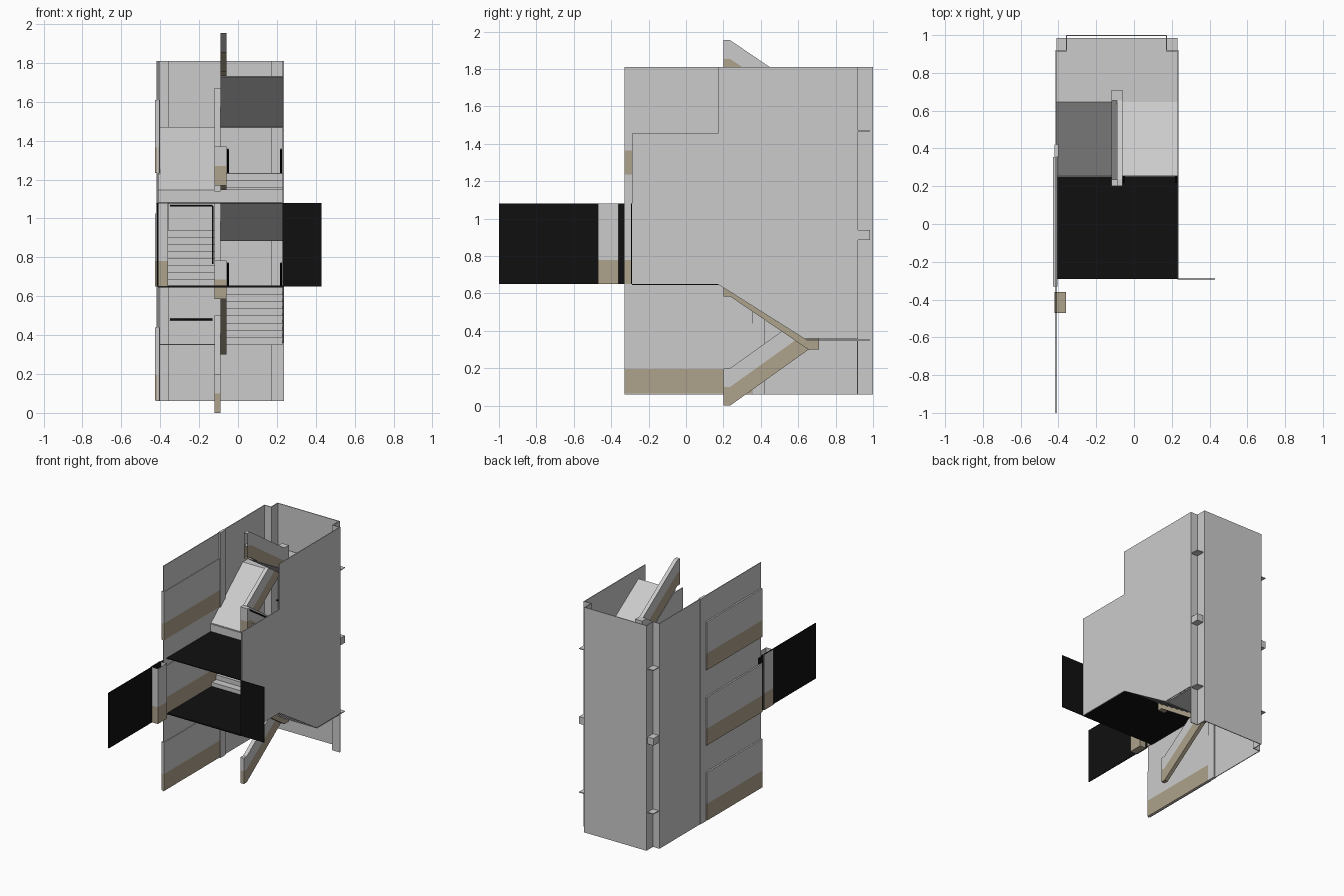
import bpy, bmesh

if "Cube" in bpy.data.objects:
    bpy.data.objects.remove(bpy.data.objects["Cube"])

STOREY = 0.585
T = 0.006  # sheet thickness


def material(name, rgb):
    m = bpy.data.materials.new(name)
    m.diffuse_color = (*rgb, 1)
    m.use_nodes = True
    m.node_tree.nodes["Principled BSDF"].inputs["Base Color"].default_value = m.diffuse_color
    return m


BLACK = material("black", (0.005, 0.005, 0.005))
TAN = material("tan", (0.42, 0.36, 0.26))


def prism(name, pts, lo, hi, axis="x", mat=None, drop=None):
    """Extrude a profile: (y,z) along x, or (x,y) along z."""
    bm = bmesh.new()
    co = (lambda p, t: (t, p[0], p[1])) if axis == "x" else (lambda p, t: (p[0], p[1], t))
    a = [bm.verts.new(co(p, lo)) for p in pts]
    b = [bm.verts.new(co(p, hi)) for p in pts]
    n = len(pts)
    bm.faces.new(a)
    bm.faces.new(b)
    for i in range(n):
        bm.faces.new((a[i], a[(i + 1) % n], b[(i + 1) % n], b[i]))
    bmesh.ops.recalc_face_normals(bm, faces=bm.faces[:])
    if drop:  # leave one side open
        bm.normal_update()
        gone = [f for f in bm.faces if sum(c * d for c, d in zip(f.normal, drop)) > 0.99]
        bmesh.ops.delete(bm, geom=gone, context="FACES")
    me = bpy.data.meshes.new(name)
    bm.to_mesh(me)
    bm.free()
    ob = bpy.data.objects.new(name, me)
    bpy.context.collection.objects.link(ob)
    if mat:
        me.materials.append(mat)
    return ob


def box(name, x, y, z, mat=None, drop=None):
    pts = [(y[0], z[0]), (y[1], z[0]), (y[1], z[1]), (y[0], z[1])]
    return prism(name, pts, x[0], x[1], "x", mat, drop)


def rail(name, pts):
    cu = bpy.data.curves.new(name, "CURVE")
    cu.dimensions = "3D"
    cu.bevel_depth = 0.005
    cu.bevel_resolution = 1
    cu.use_fill_caps = True
    s = cu.splines.new("POLY")
    s.points.add(len(pts) - 1)
    for p, c in zip(s.points, pts):
        p.co = (*c, 1)
    cu.materials.append(BLACK)
    bpy.context.collection.objects.link(bpy.data.objects.new(name, cu))


def steps(name, x, y0, z0, y1, z1, n=8):
    """Folded sheet of n risers."""
    top, (dy, dz) = [(y0, z0)], ((y1 - y0) / (n - 1), (z1 - z0) / n)
    for i in range(n):
        top.append((y0 + i * dy, z0 + (i + 1) * dz))
        if i < n - 1:
            top.append((y0 + (i + 1) * dy, z0 + (i + 1) * dz))
    off = 0.005 if dy > 0 else -0.005
    prism(name, top + [(y + off, z - 0.005) for y, z in reversed(top)], *x)


def slope(name, x, a, b):
    prism(name, [a, b, (b[0], b[1] + T), (a[0], a[1] + T)], *x)


def balustrade(name, x, front, back, tan=0.1, total=0.2, drop=None):
    """Sloping solid guard with a tan base band; front/back are bottom heights."""
    line = [(0.2, front), (0.235, front), (0.655, back), (0.71, back)]
    for part, lo, hi, m in (("base", 0, tan, TAN), ("top", tan, total, None)):
        pts = [(y, z + lo) for y, z in line] + [(y, z + hi) for y, z in reversed(line)]
        prism(f"{name}_{part}", pts, *x, mat=m, drop=drop)


LEFT, RIGHT = (-0.41, -0.12), (-0.06, 0.23)

# Right wall: stepped top, bottom edge following the stair
prism("right_wall", [(-0.29, 0.65), (0.17, 0.65), (0.63, 0.36), (0.92, 0.36), (0.92, 1.81),
                     (0.17, 1.81), (0.17, 1.455), (-0.29, 1.455)], 0.23, 0.236)

# Back wall and notched corners
box("back_wall", (-0.36, 0.175), (0.994, 1.0), (0.06, 1.81))
for side, xo, xi in (("left", -0.416, -0.36), ("right", 0.236, 0.175)):
    s = T if xi > xo else -T
    prism(f"{side}_corner_notch", [(xo, 0.92), (xi, 0.92), (xi, 1.0), (xi + s, 1.0),
                                   (xi + s, 0.92 - T), (xo, 0.92 - T)], 0.06, 1.81, "z")

# Left wall: flat rear part, pilaster, and outset panels per storey at the front
box("left_wall_rear", (-0.416, -0.41), (0.355, 0.92), (0.06, 1.81))
box("left_wall_pilaster", (-0.42, -0.40), (0.355, 0.42), (0.06, 1.81))
box("left_wall_front", (-0.416, -0.41), (-0.33, 0.355), (0.06, 1.81))
for k in range(3):
    f = 0.065 + k * STOREY
    box("left_panel_base", (-0.428, -0.405), (-0.33, 0.355), (f, f + 0.13), TAN)
    box("left_panel", (-0.428, -0.405), (-0.33, 0.355), (f + 0.13, f + 0.375))

# Black landing floor, ceiling and the entrance panels
box("landing_floor", (-0.41, 0.23), (-0.29, 0.255), (0.645, 0.655), BLACK)
box("landing_ceiling", (-0.41, 0.23), (-0.29, 0.255), (1.076, 1.082), BLACK)
box("ceiling_upstand", (-0.41, 0.23), (0.25, 0.256), (1.08, 1.14))
box("left_entrance_panel", (-0.416, -0.41), (-1.0, -0.29), (0.65, 1.08), BLACK)
box("right_entrance_panel", (0.23, 0.43), (-0.295, -0.289), (0.65, 1.08), BLACK)
box("entrance_pillar_base", (-0.422, -0.36), (-0.47, -0.36), (0.65, 0.78), TAN)
box("entrance_pillar", (-0.422, -0.36), (-0.47, -0.36), (0.78, 1.08), drop=(0, 0, 1))

# Half landings at the back, slab corners showing in the notches
for name, lo, hi in (("lower", 0.349, 0.355), ("middle", 0.885, 0.94), ("upper", 1.465, 1.471)):
    box(f"{name}_half_landing", (-0.41, 0.23), (0.645, 0.985), (lo, hi))

# Stair flights: stepped sheets and smooth soffits
steps("right_steps_lower", RIGHT, 0.645, 0.355, 0.255, 0.65)
steps("left_steps", LEFT, 0.255, 0.65, 0.645, 0.94)
steps("right_steps_upper", RIGHT, 0.645, 0.94, 0.255, 1.235)
slope("left_soffit", LEFT, (0.255, 1.14), (0.645, 1.465))
for k in (1, 2):
    z = 0.3 + k * STOREY
    slope("right_soffit", (-0.09, 0.23), (0.645, z), (0.255, z + 0.257))

# Central balustrades, alternating direction
for k in range(3):
    f = k * STOREY
    balustrade(f"left_balustrade_{k}", (-0.12, -0.09), f, f + 0.3)
    balustrade(f"right_balustrade_{k}", (-0.09, -0.06), f + STOREY, f + 0.3,
               drop=(0, -1, 0) if k == 2 else None)

# Handrails
for k in range(2):
    f = k * STOREY
    for x in (-0.052, 0.222):
        rail("right_handrail", [(x, 0.66, f + 0.48), (x, 0.22, f + 0.77)])
    rail("landing_handrail", [(-0.35, 0.975, f + 0.48), (-0.13, 0.975, f + 0.48)])
rail("left_handrail", [(-0.13, 0.22, 0.77), (-0.13, 0.66, 1.06)])
